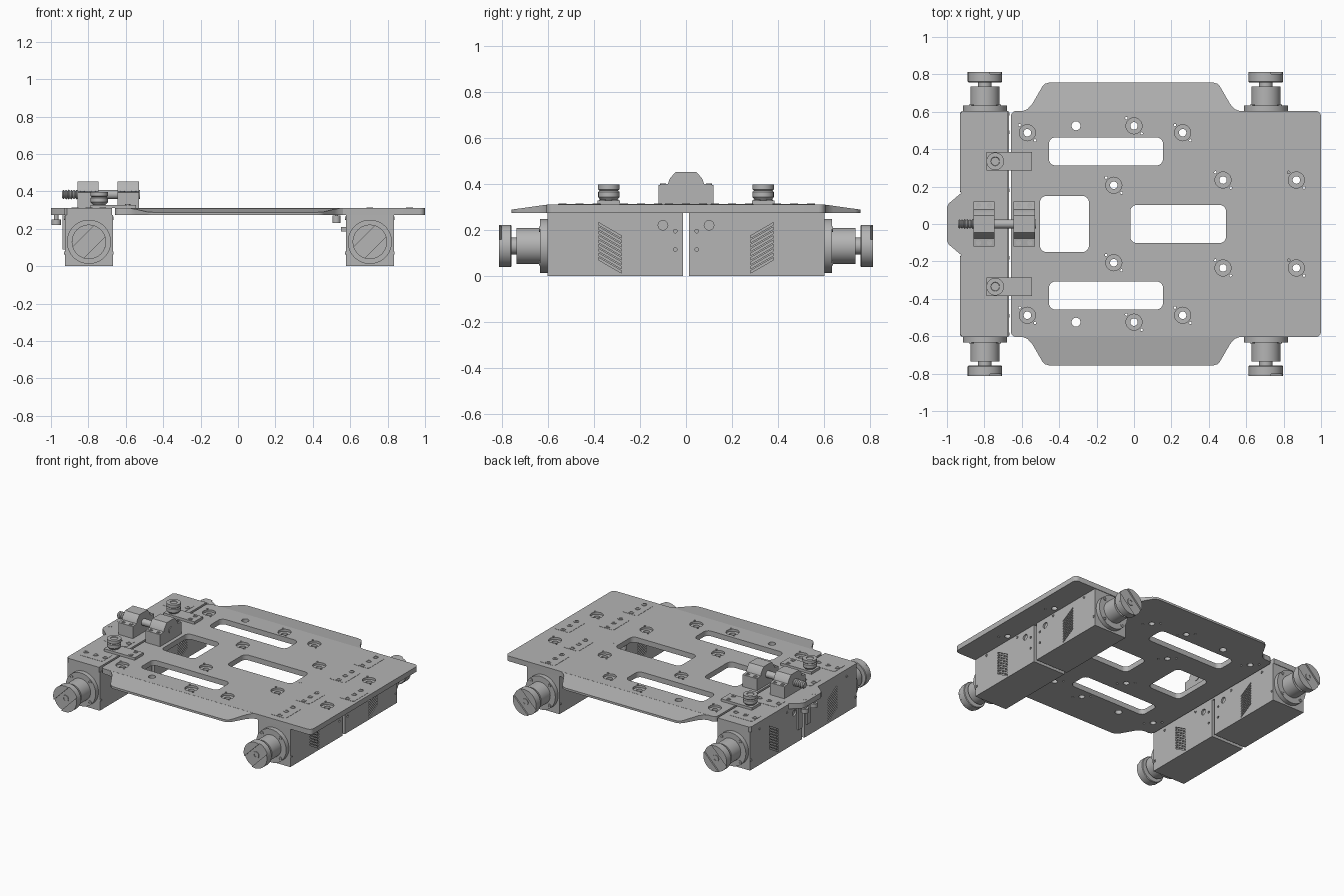
import bpy, bmesh
from math import sin, cos, pi, asin

if "Cube" in bpy.data.objects:
    bpy.data.objects.remove(bpy.data.objects["Cube"])

grey = bpy.data.materials.new("machined grey")
grey.use_nodes = True
grey.diffuse_color = (0.46, 0.46, 0.46, 1)
grey.node_tree.nodes["Principled BSDF"].inputs["Base Color"].default_value = (0.46, 0.46, 0.46, 1)

AXES = {"x": lambda u, v, w: (w, u, v), "y": lambda u, v, w: (u, w, v), "z": lambda u, v, w: (u, v, w)}
SIDES = (-1, 1)
TOP, UNDER = 0.31, 0.273
LEFT_X, RIGHT_X = -0.797, 0.705
SHAFT_Z = 0.13


def loft(bm, rings, axis="z"):
    """Skin a list of (outline, position) rings and cap both ends."""
    loops = [[bm.verts.new(AXES[axis](u, v, w)) for u, v in pts] for pts, w in rings]
    faces = [bm.faces.new(loops[0]), bm.faces.new(loops[-1])]
    for a, b in zip(loops, loops[1:]):
        n = len(a)
        faces += [bm.faces.new((a[i], a[(i + 1) % n], b[(i + 1) % n], b[i])) for i in range(n)]
    bmesh.ops.recalc_face_normals(bm, faces=faces)


def prism(bm, pts, a, b, axis="z"):
    loft(bm, [(pts, a), (pts, b)], axis)


def circle(u, v, r, n=28):
    return [(u + r * cos(2 * pi * i / n), v + r * sin(2 * pi * i / n)) for i in range(n)]


def rect(u, v, hu, hv):
    return [(u - hu, v - hv), (u + hu, v - hv), (u + hu, v + hv), (u - hu, v + hv)]


def rounded(u, v, hu, hv, r, n=6):
    pts = []
    for k, (su, sv) in enumerate(((1, 1), (-1, 1), (-1, -1), (1, -1))):
        for i in range(n + 1):
            a = pi / 2 * (k + i / n)
            pts.append((u + su * (hu - r) + r * cos(a), v + sv * (hv - r) + r * sin(a)))
    return pts


def lathe(bm, u, v, profile, axis="z", n=28):
    loft(bm, [(circle(u, v, r, n), w) for r, w in profile], axis)


def screw(bm, u, v, w, axis="z", side=1, r=0.018):
    h = 0.004 * side
    lathe(bm, u, v, [(r, w - h), (r, w + h), (r * 0.55, w + h), (r * 0.55, w + h * 0.2)], axis, 14)


def finish(bm, name):
    me = bpy.data.meshes.new(name)
    bm.to_mesh(me)
    bm.free()
    me.materials.append(grey)
    ob = bpy.data.objects.new(name, me)
    bpy.context.collection.objects.link(ob)
    return ob


def carve(ob, *cutters):
    """Subtract each cutter mesh in turn and bake the result."""
    for bm in cutters:
        tool = finish(bm, "cutter")
        tool.hide_render = True
        mod = ob.modifiers.new("cut", "BOOLEAN")
        mod.operation, mod.solver, mod.object = "DIFFERENCE", "EXACT", tool
        bpy.context.view_layer.update()
        ev = ob.evaluated_get(bpy.context.evaluated_depsgraph_get())
        me = bpy.data.meshes.new_from_object(ev)
        ob.modifiers.clear()
        ob.data = me
        bpy.data.objects.remove(tool)


# Main deck with rounded windows, through holes and counterbores
deck = bmesh.new()
prism(deck, rounded(0.171, 0, 0.829, 0.605, 0.03), UNDER, TOP)
deck = finish(deck, "main_deck")
holes, bores = bmesh.new(), bmesh.new()
windows = [(-0.15, 0.388, 0.305, 0.075), (-0.15, -0.382, 0.305, 0.075),
           (-0.372, 0, 0.131, 0.15), (0.236, 0, 0.256, 0.102)]
for u, v, hu, hv in windows:
    prism(holes, rounded(u, v, hu, hv, 0.035), 0.2, 0.4)
for s in SIDES:
    prism(holes, circle(-0.31, s * 0.525, 0.024), 0.2, 0.4)
    for u, v in ((-0.57, 0.488), (0, 0.525), (0.26, 0.488), (-0.108, 0.207), (0.476, 0.235), (0.868, 0.235)):
        prism(holes, circle(u, s * v, 0.02, 20), 0.2, 0.4)
        prism(bores, circle(u, s * v, 0.043), TOP - 0.015, 0.4)
        for d in SIDES:
            prism(holes, circle(u + d * 0.041, s * v - d * 0.041, 0.007, 8), 0.2, 0.4)
carve(deck, holes, bores)

# Front and back wings whose top slopes down to a thin edge
for s, name in ((-1, "front_wing"), (1, "back_wing")):
    bm = bmesh.new()
    half = [(0.59, 0.6), (0.555, 0.614), (0.53, 0.64), (0.475, 0.735), (0.46, 0.75), (0.435, 0.757)]
    pts = [(u - 0.015, s * v) for u, v in half] + [(-u - 0.015, s * v) for u, v in reversed(half)]
    prism(bm, pts, UNDER, TOP)
    for v in bm.verts:
        if v.co.z > 0.3:
            v.co.z = TOP - (abs(v.co.y) - 0.6) * 0.14
    finish(bm, name)

# Narrow side deck with an outward tab
bm = bmesh.new()
half = [(-0.673, 0.605), (-0.915, 0.605), (-0.93, 0.59), (-0.93, 0.18), (-0.925, 0.165), (-0.99, 0.11), (-1, 0.09)]
prism(bm, half + [(u, -v) for u, v in reversed(half)], UNDER, TOP)
finish(bm, "side_deck")

# Flush mounting pads with three screws each
bm = bmesh.new()
pads = [(RIGHT_X, v, True) for v in (0.468, 0.2, -0.195, -0.463)]
pads += [(LEFT_X, v, False) for v in (0.468, 0.2, -0.195, -0.463)] + [(0.917, 0, True)]
for u, v, upright in pads:
    hu, hv = (0.06, 0.093) if upright else (0.092, 0.06)
    prism(bm, rounded(u, v, hu, hv, 0.015, 3), TOP - 0.005, TOP + 0.0015)
    for d in (-0.074, 0, 0.074):
        screw(bm, u + (0 if upright else d), v + (d if upright else 0), TOP + 0.001)
finish(bm, "mounting_pads")

# Drive housings with slanted vents, and their wheel units
for cx, side_name in ((LEFT_X, "right"), (RIGHT_X, "left")):
    for s, end_name in ((-1, "front"), (1, "back")):
        tag = end_name + "_" + side_name
        bm = bmesh.new()
        prism(bm, rect(cx, s * 0.307, 0.128, 0.294), 0, UNDER)
        box = finish(bm, tag + "_housing")
        cuts = bmesh.new()
        for d in SIDES:
            face = cx + d * 0.128
            span = (face - 0.012, face + 0.012)
            for i in range(9):
                z = 0.232 - i * 0.019
                outer, inner = s * 0.38, s * 0.28
                prism(cuts, [(outer, z), (inner, z - 0.058), (inner, z - 0.068), (outer, z - 0.01)], *span, "x")
            prism(cuts, circle(s * 0.1, 0.22, 0.021, 18), *span, "x")
            for z in (0.115, 0.195):
                prism(cuts, circle(s * 0.047, z, 0.008, 10), *span, "x")
        carve(box, cuts)
        bm = bmesh.new()
        for d in SIDES:
            for v, z in ((0.49, 0.256), (0.18, 0.256), (0.588, 0.07)):
                screw(bm, s * v, z, cx + d * 0.128, "x", d, 0.009)
        finish(bm, tag + "_housing_screws")

        bm = bmesh.new()
        lathe(bm, cx, SHAFT_Z, [(0.118, s * 0.6), (0.118, s * 0.633), (0.078, s * 0.633), (0.078, s * 0.735),
                                (0.036, s * 0.735), (0.036, s * 0.757), (0.088, s * 0.757), (0.092, s * 0.761),
                                (0.092, s * 0.802)], "y", 40)
        a0 = asin(0.042 / 0.092)
        for turn in (pi / 4, 5 * pi / 4):
            arc = [turn + a0 + (pi - 2 * a0) * i / 16 for i in range(17)]
            prism(bm, [(cx + 0.092 * cos(a), SHAFT_Z + 0.092 * sin(a)) for a in arc], s * 0.802, s * 0.812, "y")
        screw(bm, cx, SHAFT_Z, s * 0.803, "y", s, 0.024)
        for du in SIDES:
            for dv in SIDES:
                screw(bm, cx + du * 0.073, SHAFT_Z + dv * 0.073, s * 0.634, "y", s, 0.012)
        finish(bm, tag + "_wheel_unit")

# Central clamp: two chamfered blocks on screwed feet
for cx, name in ((-0.802, "outer_clamp_block"), (-0.587, "inner_clamp_block")):
    bm = bmesh.new()
    half = [(0.12, TOP), (0.12, 0.395), (0.078, 0.4), (0.072, 0.42), (0.045, 0.452)]
    prism(bm, half + [(-u, v) for u, v in reversed(half)], cx - 0.057, cx + 0.057, "x")
    for du in SIDES:
        for s in SIDES:
            screw(bm, cx + du * 0.03, s * 0.1, 0.397, r=0.014)
    finish(bm, name)

# Clamp spindle with a threaded end
bm = bmesh.new()
thread = [(0.026 if i % 2 else 0.019, -0.94 + 0.007 * i) for i in range(12)]
lathe(bm, 0, 0.383, thread + [(0.024, -0.86), (0.024, -0.525)], "x")
finish(bm, "clamp_spindle")

# Locating straps with round knobs
for s, name in ((-1, "front_strap"), (1, "back_strap")):
    bm = bmesh.new()
    prism(bm, rect(-0.667, s * 0.335, 0.122, 0.049), TOP, 0.328)
    for d in SIDES:
        screw(bm, -0.59, s * 0.335 + d * 0.027, 0.328, r=0.015)
    lathe(bm, -0.742, s * 0.335, [(0.034, 0.328), (0.046, 0.342), (0.046, 0.365), (0.04, 0.37), (0.047, 0.376),
                                  (0.047, 0.397), (0.024, 0.397), (0.022, 0.392)])
    finish(bm, name + "_knob")

# Small pins under the decks and cover plates on the outer housing faces
bm = bmesh.new()
for s in SIDES:
    lathe(bm, -0.972, s * 0.05, [(0.012, TOP + 0.002), (0.012, 0.25), (0.026, 0.25), (0.026, 0.22)], n=16)
    lathe(bm, 0.526, s * 0.05, [(0.008, TOP + 0.001), (0.008, 0.27), (0.022, 0.27), (0.022, 0.232)], n=16)
    prism(bm, rect(0.565, s * 0.05, 0.013, 0.014), 0.185, 0.21)
    prism(bm, rect(-0.93, s * 0.05, 0.007, 0.022), 0.09, UNDER)
finish(bm, "under_deck_pins")

# Smooth the round parts, keeping hard edges
for ob in bpy.context.view_layer.objects:
    ob.select_set(ob.type == "MESH")
bpy.context.view_layer.objects.active = deck
bpy.ops.object.shade_smooth_by_angle(angle=pi / 6)
